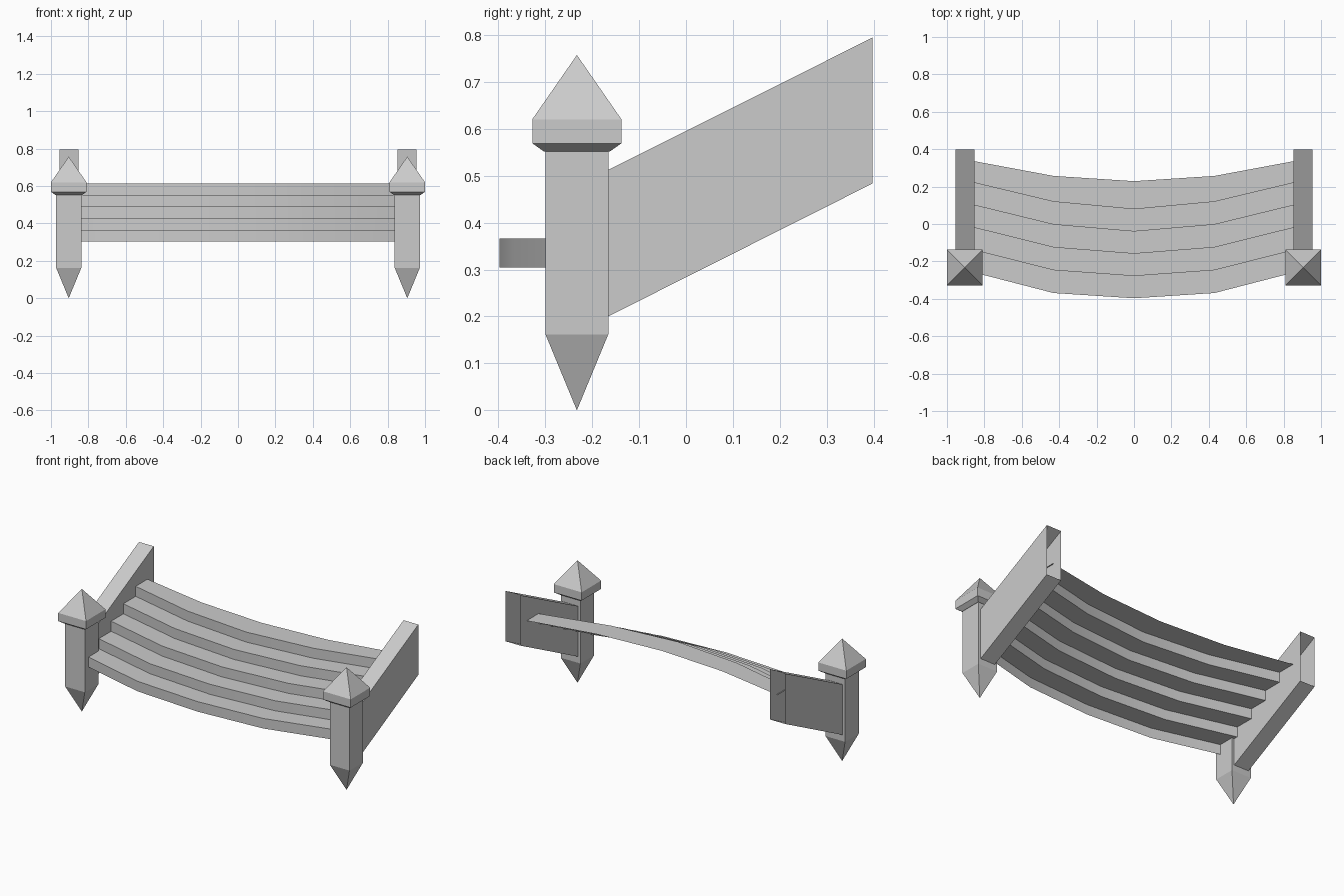
import bpy
import bmesh
from math import radians

cube = bpy.data.objects.get("Cube")
if cube:
    bpy.data.objects.remove(cube, do_unlink=True)

# Single plain grey stone
grey = bpy.data.materials.new("grey_stone")
grey.use_nodes = True
COLOUR = (0.6, 0.6, 0.6, 1)
grey.diffuse_color = COLOUR
grey.node_tree.nodes["Principled BSDF"].inputs["Base Color"].default_value = COLOUR


def loft(name, rings, closed=True, smooth=False):
    """Skin a list of equal-length point rows, leaving the two ends open."""
    bm = bmesh.new()
    rows = [[bm.verts.new(p) for p in ring] for ring in rings]
    for a, b in zip(rows, rows[1:]):
        for i in range(len(a) if closed else len(a) - 1):
            j = (i + 1) % len(a)
            bm.faces.new((a[i], a[j], b[j], b[i]))
    bmesh.ops.remove_doubles(bm, verts=bm.verts, dist=0.0005)
    if closed:
        bmesh.ops.recalc_face_normals(bm, faces=bm.faces)
    bm.normal_update()
    if smooth:
        for face in bm.faces:
            face.smooth = True
        for edge in bm.edges:
            edge.smooth = edge.calc_face_angle(0) < radians(30)
    mesh = bpy.data.meshes.new(name)
    bm.to_mesh(mesh)
    bm.free()
    mesh.materials.append(grey)
    obj = bpy.data.objects.new(name, mesh)
    bpy.context.collection.objects.link(obj)


def square_post(name, x, y, profile):
    """Square section following (half width, height) pairs."""
    corners = ((-1, -1), (1, -1), (1, 1), (-1, 1))
    loft(name, [[(x + sx * h, y + sy * h, z) for sx, sy in corners]
                for h, z in profile])


# Posts with pointed feet and pyramid caps, and sloping side rails
POST = ((0, 0), (0.067, 0.162), (0.067, 0.551), (0.071, 0.552),
        (0.095, 0.569), (0.095, 0.62), (0, 0.757))
for side, s in (("left", 1), ("right", -1)):
    square_post(side + "_post", s * 0.905, -0.2325, POST)

    # The rail is a hollow sleeve, open at the back
    inner, outer = s * 0.854, s * 0.955
    loft(side + "_rail", [
        [(inner, y, low), (outer, y, low), (outer, y, high), (inner, y, high)]
        for y, low, high in ((-0.166, 0.2, 0.512), (0.397, 0.483, 0.794))])

# Bowed steps, each a thin riser and tread open underneath
# (distance from the middle, first riser, going, depth of the last tread)
KNOTS = ((0, -0.397, 0.119, 0.15), (0.43, -0.369, 0.122, 0.138), (0.86, -0.258, 0.12, 0.115))
SPAN = [(-x, *rest) for x, *rest in reversed(KNOTS[1:])] + list(KNOTS)
BOTTOM, RISE, COUNT = 0.304, 0.062, 5
for i in range(COUNT):
    low = BOTTOM + i * RISE
    high = low + RISE
    rows = []
    for x, start, going, last in SPAN:
        front = start + i * going
        back = front + (last if i == COUNT - 1 else going)
        rows.append([(x, back, high), (x, front, high), (x, front, low)])
    loft("step_%d" % (i + 1), rows, closed=False, smooth=True)
